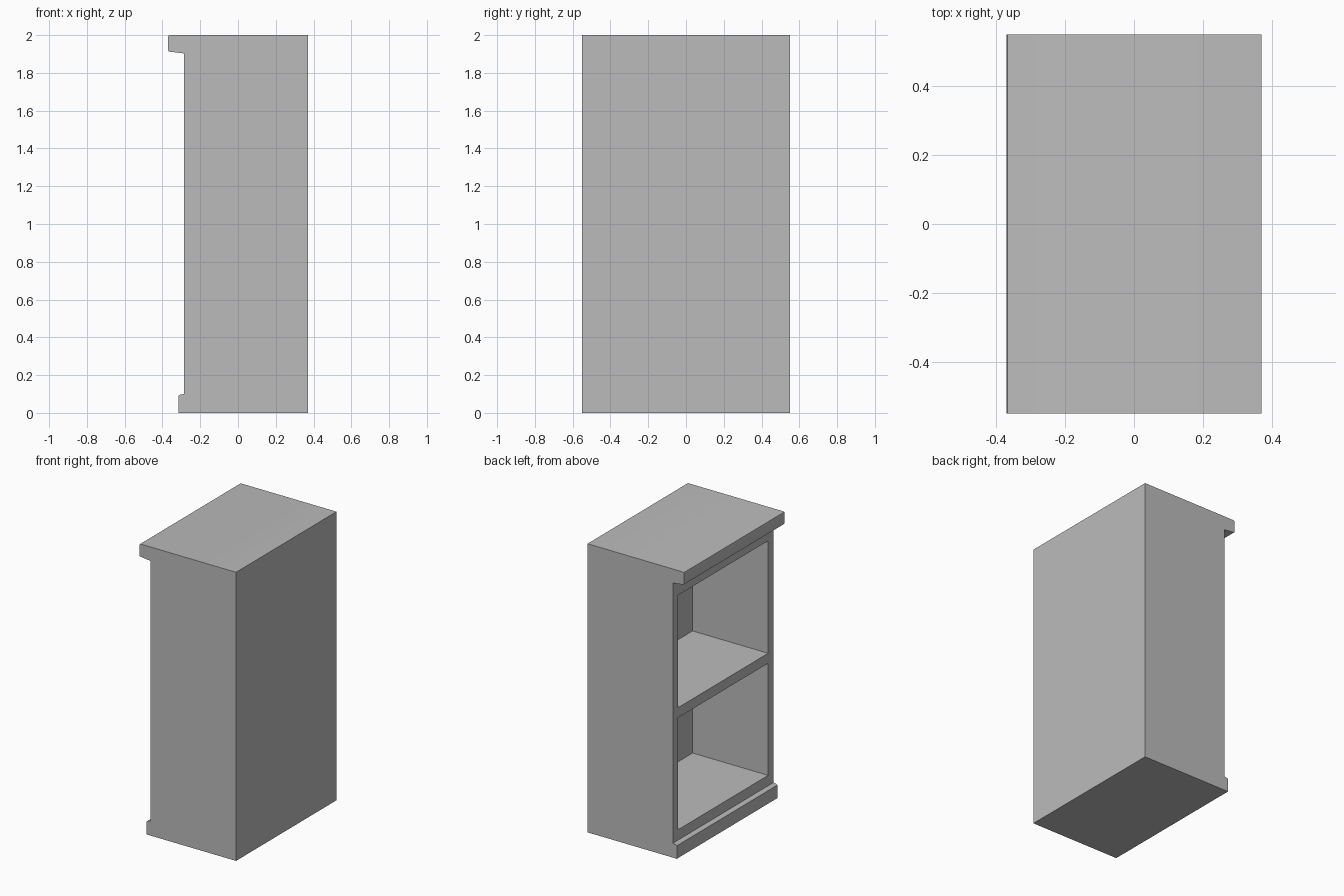
import bpy, bmesh

cube = bpy.data.objects.get("Cube")
if cube:
    bpy.data.objects.remove(cube, do_unlink=True)

# One plain grey finish
grey = bpy.data.materials.new("plain_grey")
grey.use_nodes = True
colour = (0.5, 0.5, 0.5, 1)
grey.diffuse_color = colour
bsdf = next(n for n in grey.node_tree.nodes if n.type == 'BSDF_PRINCIPLED')
bsdf.inputs["Base Color"].default_value = colour

HALF_DEPTH, HALF_WIDTH = 0.37, 0.55
FACE = -0.285          # plane of the open face
INNER_WIDTH = 0.492    # half width of the niches
INNER_BACK = 0.294


def prism(name, outline, half_width):
    """Extrude an x-z outline symmetrically along y."""
    bm = bmesh.new()
    base = bm.faces.new([bm.verts.new((x, -half_width, z)) for x, z in outline])
    side = bmesh.ops.extrude_face_region(bm, geom=[base])
    verts = [v for v in side["geom"] if isinstance(v, bmesh.types.BMVert)]
    bmesh.ops.translate(bm, verts=verts, vec=(0, 2 * half_width, 0))
    bmesh.ops.recalc_face_normals(bm, faces=bm.faces)
    mesh = bpy.data.meshes.new(name)
    bm.to_mesh(mesh)
    bm.free()
    mesh.materials.append(grey)
    obj = bpy.data.objects.new(name, mesh)
    bpy.context.collection.objects.link(obj)
    return obj


# Case side profile: plinth, open face, overhanging top with eased edges
cabinet = prism("cabinet_case", [
    (HALF_DEPTH, 0), (HALF_DEPTH, 2),
    (-0.362, 2), (-0.368, 1.997), (-HALF_DEPTH, 1.99),
    (-HALF_DEPTH, 1.92), (-0.367, 1.914), (-0.36, 1.912), (FACE, 1.903),
    (FACE, 0.1), (-0.308, 0.096), (-0.315, 0.09), (-0.315, 0)], HALF_WIDTH)

# Two niches cut into the open face, leaving a shelf between them
for label, low, high in (("lower", 0.172, 0.948), ("upper", 1.018, 1.797)):
    cutter = prism(label + "_niche_cutter", [
        (-0.5, low), (INNER_BACK, low), (INNER_BACK, high), (-0.5, high)], INNER_WIDTH)
    cutter.hide_render = True
    cut = cabinet.modifiers.new(label + "_niche", 'BOOLEAN')
    cut.operation = 'DIFFERENCE'
    cut.solver = 'EXACT'
    cut.object = cutter
    bpy.context.view_layer.objects.active = cabinet
    bpy.ops.object.modifier_apply(modifier=cut.name)
    bpy.data.objects.remove(cutter, do_unlink=True)

# Smooth the eased edges only
bpy.ops.object.select_all(action='DESELECT')
cabinet.select_set(True)
bpy.context.view_layer.objects.active = cabinet
bpy.ops.object.shade_smooth_by_angle(angle=0.6)
